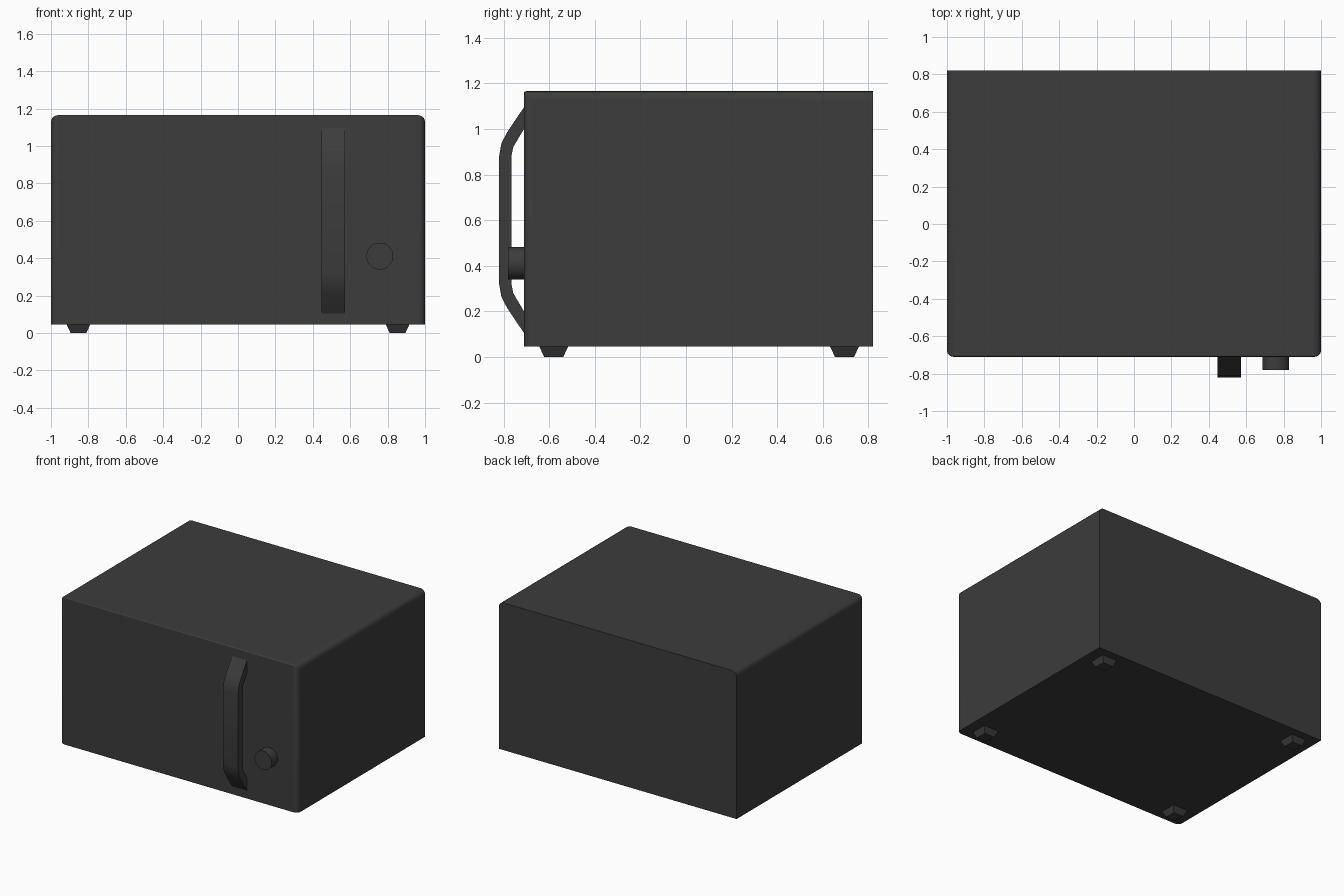
import bpy, bmesh, math
from mathutils import Matrix

if "Cube" in bpy.data.objects:
    bpy.data.objects.remove(bpy.data.objects["Cube"])

dark = bpy.data.materials.new("dark_grey")
dark.diffuse_color = (0.045, 0.045, 0.045, 1)
dark.use_nodes = True
dark.node_tree.nodes["Principled BSDF"].inputs["Base Color"].default_value = dark.diffuse_color


def finish(name, bm, angle=None):
    """Turn a bmesh into a named object with the dark finish."""
    bmesh.ops.recalc_face_normals(bm, faces=bm.faces)
    mesh = bpy.data.meshes.new(name)
    bm.to_mesh(mesh)
    bm.free()
    mesh.materials.append(dark)
    obj = bpy.data.objects.new(name, mesh)
    bpy.context.collection.objects.link(obj)
    if angle:
        bpy.ops.object.select_all(action='DESELECT')
        obj.select_set(True)
        bpy.context.view_layer.objects.active = obj
        bpy.ops.object.shade_smooth_by_angle(angle=math.radians(angle))
    return obj


# Body: box with rounded top sides and front corners, sharp at bottom and back
X, Y0, Y1, Z0, Z1 = 1.0, -0.71, 0.82, 0.045, 1.165
bm = bmesh.new()
bmesh.ops.create_cube(bm, size=1, matrix=Matrix.Translation((0, (Y0 + Y1) / 2, (Z0 + Z1) / 2))
                      @ Matrix.Diagonal((2 * X, Y1 - Y0, Z1 - Z0, 1)))
weight = bm.edges.layers.float.new("bevel_weight_edge")
for e in bm.edges:
    mid = (e.verts[0].co + e.verts[1].co) / 2
    side, front, top = abs(mid.x) > 0.9, mid.y < Y0 + 0.01, mid.z > Z1 - 0.01
    if side and top:
        e[weight] = 1.0
    elif side and front:
        e[weight] = 0.9
    elif front and top:
        e[weight] = 0.2
body = finish("body", bm, 35)
bevel = body.modifiers.new("rounded_edges", 'BEVEL')
bevel.limit_method = 'WEIGHT'
bevel.width = 0.038
bevel.segments = 5

# Door handle: bent strap, upper half of its side profile mirrored about z = 0.6
outer = [(-0.705, 1.103), (-0.783, 0.987), (-0.809, 0.938), (-0.82, 0.877)]
inner = [(-0.765, 0.882), (-0.757, 0.921), (-0.705, 1.009)]


def flip(pts):
    return [(y, 1.2 - z) for y, z in reversed(pts)]


profile = outer + flip(outer) + flip(inner) + inner
bm = bmesh.new()
face = bm.faces.new([bm.verts.new((0.447, y, z)) for y, z in profile])
ext = bmesh.ops.extrude_face_region(bm, geom=[face])
bmesh.ops.translate(bm, vec=(0.126, 0, 0),
                    verts=[g for g in ext["geom"] if isinstance(g, bmesh.types.BMVert)])
finish("door_handle", bm, 35)

# Control knob
bm = bmesh.new()
bmesh.ops.create_cone(bm, cap_ends=True, segments=32, radius1=0.072, radius2=0.072, depth=0.08,
                      matrix=Matrix.Translation((0.758, -0.74, 0.411))
                      @ Matrix.Rotation(math.pi / 2, 4, 'X'))
finish("control_knob", bm, 35)

# Feet: square blocks tapering towards the ground
for x, side in ((-0.853, "left"), (0.853, "right")):
    for y, end in ((-0.58, "front"), (0.695, "back")):
        bm = bmesh.new()
        bmesh.ops.create_cone(bm, cap_ends=True, segments=4, depth=0.05,
                              radius1=0.042 * math.sqrt(2), radius2=0.065 * math.sqrt(2),
                              matrix=Matrix.Translation((x, y, 0.025))
                              @ Matrix.Rotation(math.pi / 4, 4, 'Z'))
        finish(f"foot_{end}_{side}", bm)
